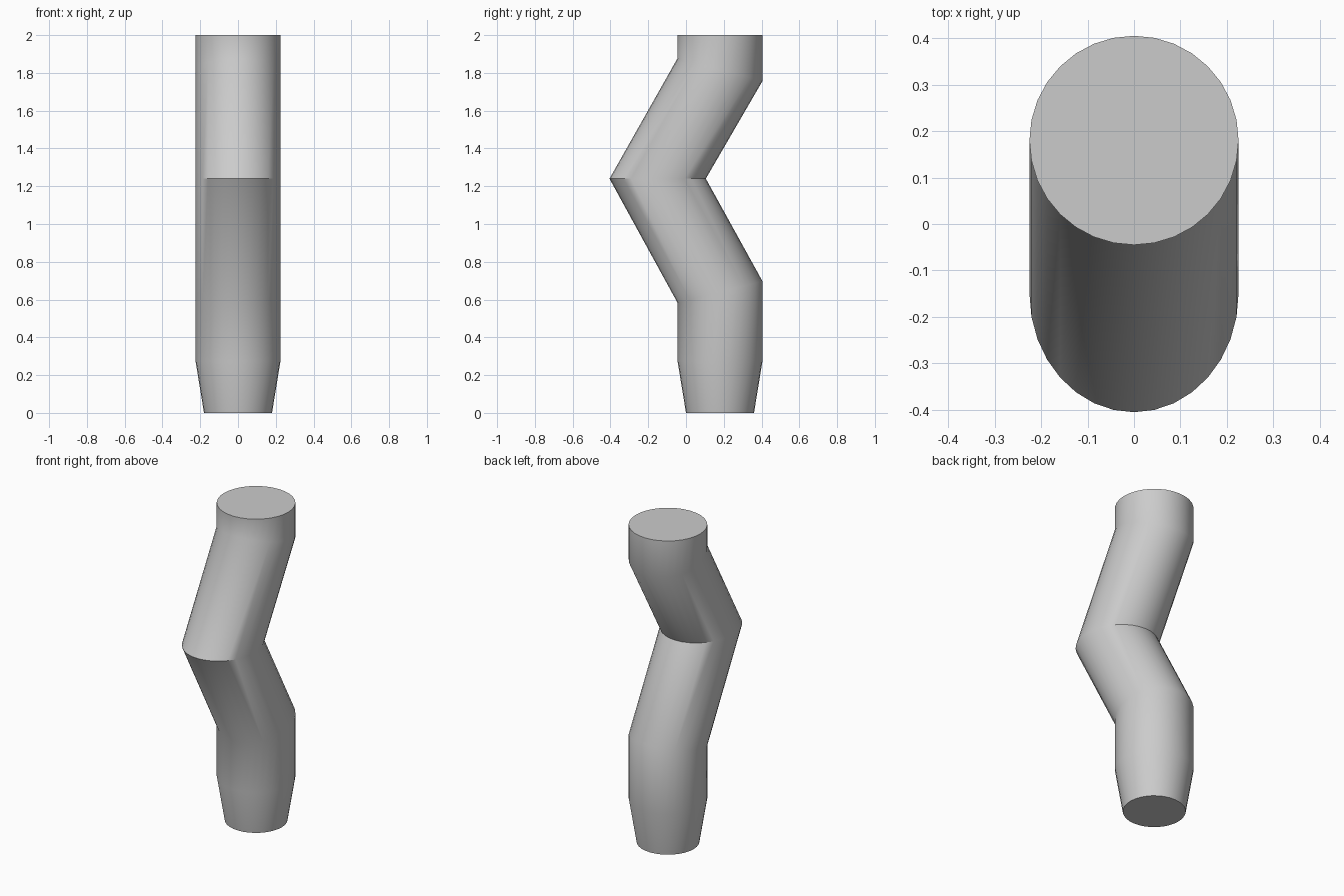
import bpy
import bmesh
from math import sin, cos, pi, radians

cube = bpy.data.objects.get("Cube")
if cube:
    bpy.data.objects.remove(cube, do_unlink=True)

SIDES = 32

grey = bpy.data.materials.new("light grey")
grey.use_nodes = True
colour = (0.6, 0.6, 0.6, 1)
grey.diffuse_color = colour
grey.node_tree.nodes["Principled BSDF"].inputs["Base Color"].default_value = colour

# Mitred rings: half width, front (y, z), back (y, z)
rings = [
    (0.18, (0.0, 0.0), (0.36, 0.0)),           # tapered foot
    (0.225, (-0.045, 0.275), (0.405, 0.275)),  # top of taper
    (0.225, (-0.045, 0.583), (0.405, 0.697)),  # lower bend
    (0.225, (-0.405, 1.24), (0.105, 1.24)),    # sharp elbow
    (0.225, (-0.045, 1.877), (0.405, 1.757)),  # upper bend
    (0.225, (-0.045, 2.0), (0.405, 2.0)),      # flat top
]


def add_ring(bm, half_width, front, back):
    verts = []
    for i in range(SIDES):
        a = 2 * pi * i / SIDES
        t = (1 + sin(a)) / 2
        y, z = (f + (b - f) * t for f, b in zip(front, back))
        verts.append(bm.verts.new((half_width * cos(a), y, z)))
    return verts


# Bent pipe: bridge neighbouring rings and cap both ends
bm = bmesh.new()
loops = [add_ring(bm, *ring) for ring in rings]
for low, high in zip(loops, loops[1:]):
    for i in range(SIDES):
        j = (i + 1) % SIDES
        bm.faces.new((low[i], low[j], high[j], high[i]))
bm.faces.new(loops[0][::-1])
bm.faces.new(loops[-1])

mesh = bpy.data.meshes.new("bent_pipe")
bm.to_mesh(mesh)
bm.free()
mesh.materials.append(grey)
pipe = bpy.data.objects.new("bent_pipe", mesh)
bpy.context.collection.objects.link(pipe)

# Smooth sides, sharp elbow and end caps
bpy.context.view_layer.objects.active = pipe
pipe.select_set(True)
bpy.ops.object.shade_smooth_by_angle(angle=radians(32))
